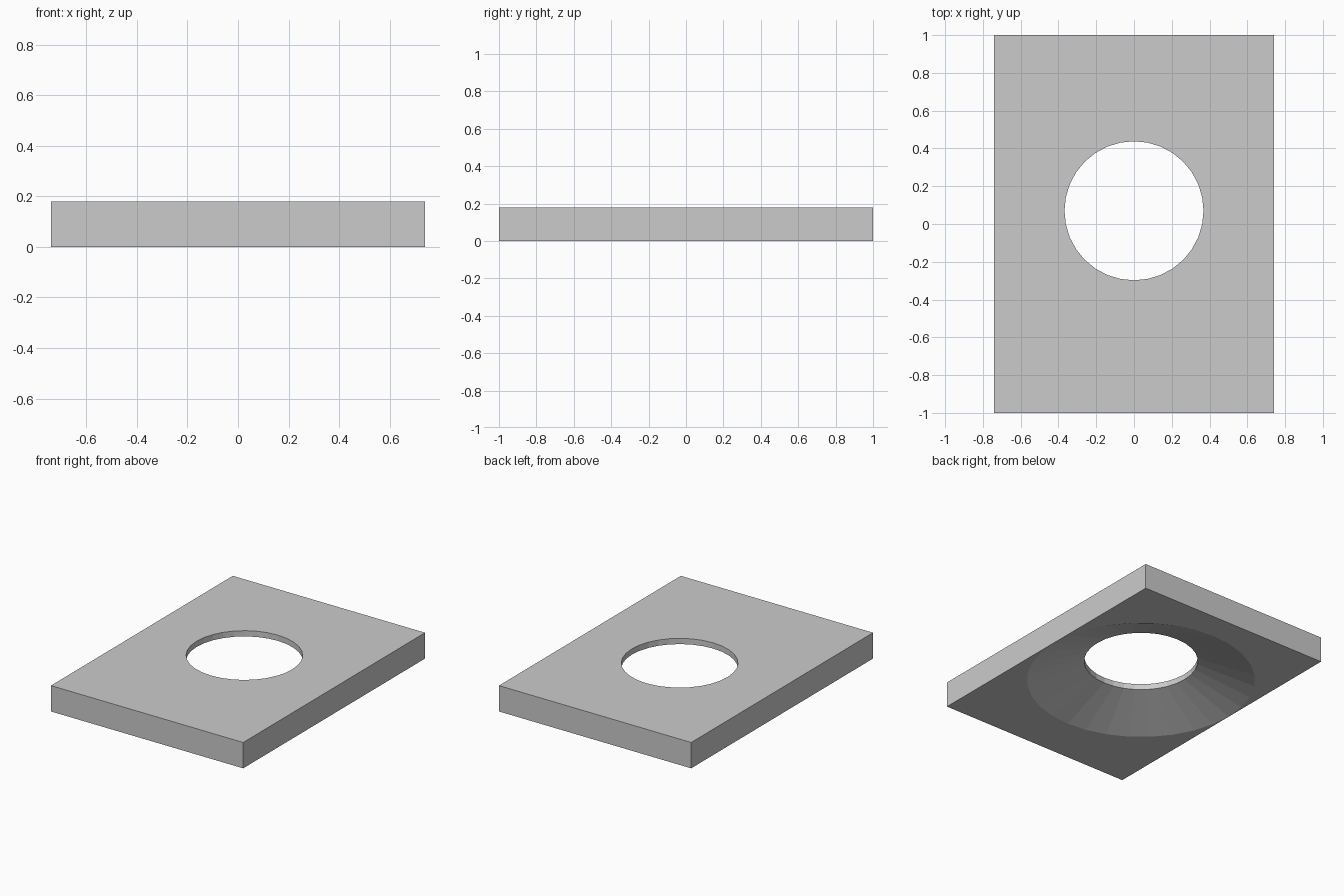
import bpy, bmesh
from math import cos, sin, tau

if "Cube" in bpy.data.objects:
    bpy.data.objects.remove(bpy.data.objects["Cube"])

SIDES = 32
HOLE_Y = 0.07


def box(name, size, z0):
    bm = bmesh.new()
    bmesh.ops.create_cube(bm, size=1)
    for v in bm.verts:
        v.co = (v.co.x * size[0], v.co.y * size[1], (v.co.z + 0.5) * size[2] + z0)
    return finish(name, bm)


def lathe(name, profile, cy):
    # closed solid of revolution around a vertical axis at y = cy
    bm = bmesh.new()
    rings = [[bm.verts.new((r * cos(tau * i / SIDES), cy + r * sin(tau * i / SIDES), z))
              for i in range(SIDES)] for r, z in profile]
    for a, b in zip(rings, rings[1:]):
        for i in range(SIDES):
            j = (i + 1) % SIDES
            bm.faces.new((a[i], a[j], b[j], b[i]))
    bm.faces.new(rings[0])
    bm.faces.new(rings[-1])
    return finish(name, bm)


def finish(name, bm):
    bmesh.ops.recalc_face_normals(bm, faces=bm.faces)
    mesh = bpy.data.meshes.new(name)
    bm.to_mesh(mesh)
    bm.free()
    obj = bpy.data.objects.new(name, mesh)
    bpy.context.collection.objects.link(obj)
    return obj


# rectangular plate
plate = box("plate", (1.48, 2.0, 0.18), 0)

# round hole with a thin lip, flaring to a wide cone underneath
slope = (0.737 - 0.368) / 0.14
cutter = lathe("hole_cutter", [(0.737 + 0.02 * slope, -0.02), (0.368, 0.14), (0.368, 0.3)], HOLE_Y)
cutter.hide_render = True

cut = plate.modifiers.new("countersunk_hole", 'BOOLEAN')
cut.operation = 'DIFFERENCE'
cut.solver = 'EXACT'
cut.object = cutter

# apply the cut and discard the helper
bpy.context.view_layer.objects.active = plate
plate.select_set(True)
bpy.ops.object.modifier_apply(modifier=cut.name)
bpy.data.objects.remove(cutter)
